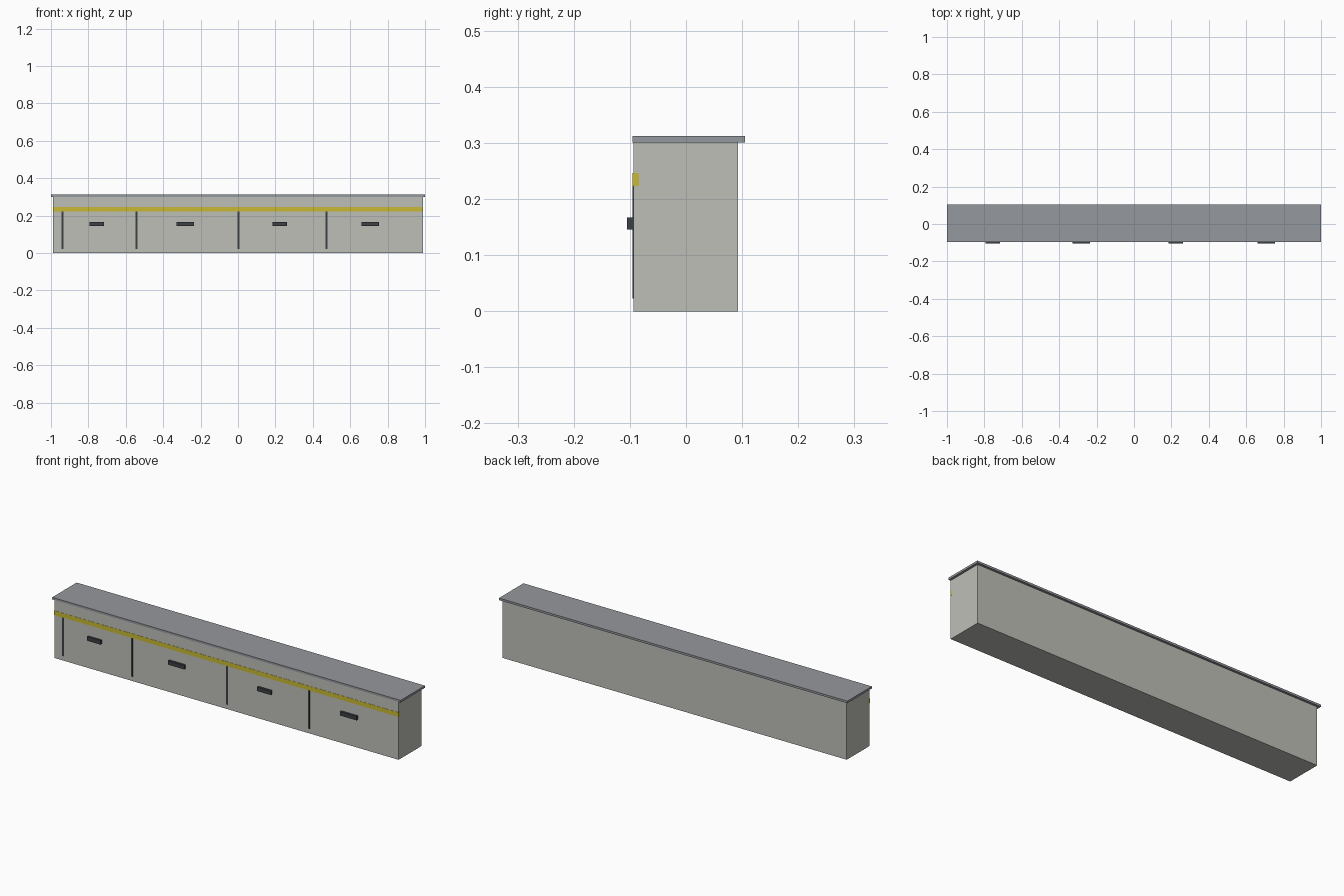
import bpy

if "Cube" in bpy.data.objects:
    bpy.data.objects.remove(bpy.data.objects["Cube"])


def material(name, rgb):
    m = bpy.data.materials.new(name)
    m.diffuse_color = (*rgb, 1.0)
    m.use_nodes = True
    m.node_tree.nodes["Principled BSDF"].inputs["Base Color"].default_value = m.diffuse_color
    return m


WALL = material("warm light grey", (0.52, 0.52, 0.48))
ROOF = material("slate grey", (0.30, 0.315, 0.34))
YELLOW = material("stripe yellow", (0.58, 0.49, 0.035))
DARK = material("charcoal", (0.045, 0.052, 0.056))


def box(name, mat, x, y, z):
    """Box spanning the (min, max) ranges on each axis."""
    bpy.ops.mesh.primitive_cube_add(size=1, location=[sum(r) / 2 for r in (x, y, z)])
    ob = bpy.context.object
    ob.name = name
    ob.scale = [r[1] - r[0] for r in (x, y, z)]
    bpy.ops.object.transform_apply(location=False, rotation=False, scale=True)
    ob.data.materials.append(mat)
    return ob


FRONT, BACK = -0.094, 0.093

# Long body and the thin roof slab overhanging the ends and back
box("body", WALL, (-0.988, 0.988), (FRONT, BACK), (0, 0.301))
box("roof_slab", ROOF, (-1, 1), (FRONT - 0.001, 0.105), (0.301, 0.312))

# Yellow band along the front, just wrapping onto both ends
box("stripe", YELLOW, (-0.989, 0.989), (FRONT - 0.001, -0.084), (0.223, 0.246))

# Vertical panel seams
for i, x in enumerate((-0.938, -0.543, 0.003, 0.473)):
    box(f"panel_seam_{i + 1}", DARK, (x - 0.005, x + 0.005),
        (FRONT - 0.001, FRONT + 0.004), (0.023, 0.223))

# Raised handles
for i, (x, w) in enumerate(((-0.755, 0.078), (-0.282, 0.094),
                            (0.223, 0.078), (0.707, 0.094))):
    box(f"handle_{i + 1}", DARK, (x - w / 2, x + w / 2),
        (-0.105, FRONT + 0.002), (0.146, 0.167))
